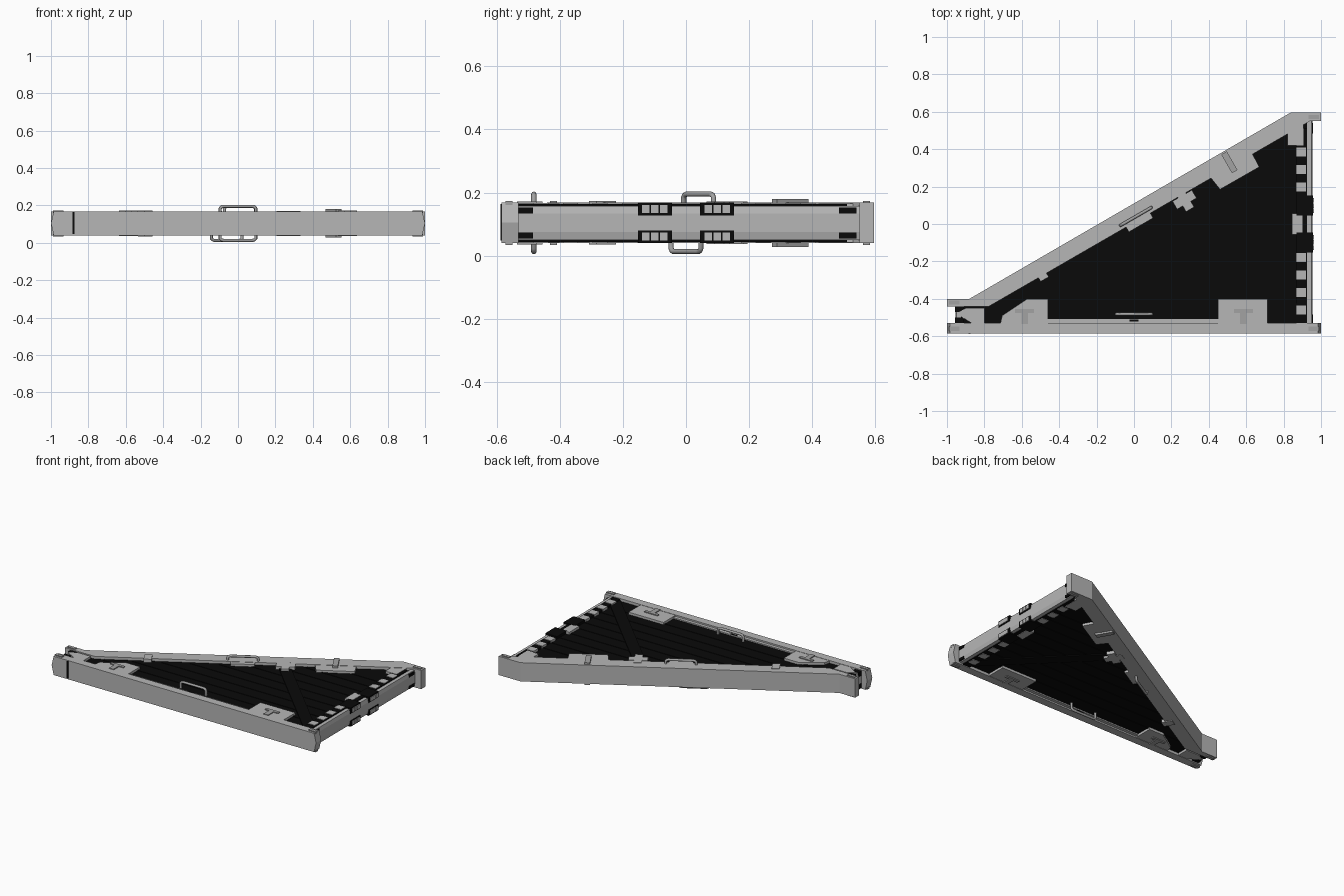
import bpy, bmesh, math
from mathutils import Vector

if "Cube" in bpy.data.objects:
    bpy.data.objects.remove(bpy.data.objects["Cube"])

MID = 0.104                      # height of the symmetry plane
A = math.radians(30)             # slope of the long sloping beam


def material(name, v):
    m = bpy.data.materials.new(name)
    m.diffuse_color = (v, v, v, 1)
    m.use_nodes = True
    m.node_tree.nodes["Principled BSDF"].inputs["Base Color"].default_value = m.diffuse_color
    return m


GREY = material("light grey metal", 0.47)
DARK = material("mid grey metal", 0.36)
BLACK = material("black panel", 0.003)


def finish(name, bm, mat):
    bmesh.ops.recalc_face_normals(bm, faces=bm.faces)
    me = bpy.data.meshes.new(name)
    bm.to_mesh(me)
    bm.free()
    ob = bpy.data.objects.new(name, me)
    me.materials.append(mat)
    bpy.context.collection.objects.link(ob)
    return ob


def extrude(name, pts, z0, z1, mat, both=False):
    """Upright prism from a plan outline; both adds the copy below MID."""
    bm = bmesh.new()
    spans = [(z0, z1)] + ([(2 * MID - z1, 2 * MID - z0)] if both else [])
    for a, b in spans:
        f = bm.faces.new([bm.verts.new((x, y, a)) for x, y in pts])
        r = bmesh.ops.extrude_face_region(bm, geom=[f])
        bmesh.ops.translate(bm, vec=(0, 0, b - a),
                            verts=[v for v in r["geom"] if isinstance(v, bmesh.types.BMVert)])
    return finish(name, bm, mat)


def rect(x0, x1, y0, y1):
    return [(x0, y0), (x1, y0), (x1, y1), (x0, y1)]


def turned(cx, cy, w, d, ang):
    c, s = math.cos(ang), math.sin(ang)
    return [(cx + x * c - y * s, cy + x * s + y * c)
            for x, y in rect(-w / 2, w / 2, -d / 2, d / 2)]


def handle(name, cx, cy, ang, up):
    """Round bar bent into a U with rounded corners."""
    s = 1 if up else -1
    path = [(-.095, .04), (-.095, .08), (-.088, .088), (-.078, .091),
            (.078, .091), (.088, .088), (.095, .08), (.095, .04)]
    cu = bpy.data.curves.new(name, "CURVE")
    cu.dimensions = "3D"
    cu.bevel_depth = 0.0085
    cu.bevel_resolution = 2
    cu.use_fill_caps = True
    sp = cu.splines.new("POLY")
    sp.points.add(len(path) - 1)
    for p, (u, h) in zip(sp.points, path):
        p.co = (cx + u * math.cos(ang), cy + u * math.sin(ang), MID + s * h, 1)
    ob = bpy.data.objects.new(name, cu)
    cu.materials.append(DARK)
    bpy.context.collection.objects.link(ob)


# Front beam with pointed ends
bm = bmesh.new()
outline = [(-.985, .04), (.985, .04), (1, .105), (.985, .168), (-.985, .168), (-1, .105)]
f = bm.faces.new([bm.verts.new((x, -.585, z)) for x, z in outline])
r = bmesh.ops.extrude_face_region(bm, geom=[f])
bmesh.ops.translate(bm, vec=(0, .055, 0),
                    verts=[v for v in r["geom"] if isinstance(v, bmesh.types.BMVert)])
finish("front_beam", bm, GREY)
extrude("front_ledge", rect(-.7, .7, -.53, -.508), .05, .158, GREY)
extrude("front_seam", rect(-.885, -.873, -.588, -.584), .048, .164, BLACK)

# Sloping beam with straight ends
extrude("sloping_beam", [(-1, -.4), (-.88, -.4), (.836, .595), (1, .595), (1, .55),
                         (.94, .55), (-.775, -.44), (-1, -.44)], .04, .168, GREY)

# Short and long side beams with chamfered outer face
for name, x0, x1, y0, y1 in (("right_beam", .925, .955, -.535, .555),
                             ("left_beam", -.925, -.955, -.535, -.43)):
    bm = bmesh.new()
    xc = x1 - math.copysign(.006, x1)
    prof = [(x0, .05), (xc, .05), (x1, .075), (x1, .133), (xc, .158), (x0, .158)]
    f = bm.faces.new([bm.verts.new((x, y0, z)) for x, z in prof])
    r = bmesh.ops.extrude_face_region(bm, geom=[f])
    bmesh.ops.translate(bm, vec=(0, y1 - y0, 0),
                        verts=[v for v in r["geom"] if isinstance(v, bmesh.types.BMVert)])
    finish(name, bm, GREY)

# Black infill panel with long ribs
extrude("panel", [(-.925, -.535), (.925, -.535), (.925, .545), (-.78, -.44), (-.925, -.44)],
        .058, .15, BLACK)
for i in range(9):
    y = -.42 + i * .09
    extrude("panel_rib", rect((y - .007) / .577 + .02, .88, y - .008, y + .008),
            .149, .153, BLACK, True)

# Diagonal strut across the panel
extrude("diagonal_strut", turned(.585, -.195, .9, .075, math.radians(-45)), .14, .157, BLACK, True)

# Black rail along the right side with grey pads
extrude("side_rail", rect(.87, .925, -.53, .51), .145, .164, BLACK, True)
for i in range(10):
    y = -.46 + i * .094
    if abs(y) > .13:
        extrude("rail_pad", rect(.866, .92, y - .024, y + .024), .15, .167, GREY, True)
extrude("rail_center_pad", rect(.845, .9, -.055, .055), .15, .167, GREY, True)

# Black hinge blocks with grey teeth, and corner sockets
for s in (-1, 1):
    a, b = sorted((s * .045, s * .152))
    extrude("hinge_block", rect(.87, .958, a, b), .128, .168, BLACK, True)
    for i in range(3):
        y = a + .025 + i * .0285
        extrude("hinge_tooth", rect(.95, .962, y - .012, y + .012), .135, .16, GREY, True)
    a, b = sorted((s * .485, s * .54))
    extrude("corner_socket", rect(.93, .958, a, b), .134, .153, BLACK, True)
for y in (-.515, -.455):
    extrude("left_socket", rect(-.958, -.91, y - .015, y + .015), .13, .162, BLACK, True)

# Gusset plates
TOP = .166
extrude("front_right_plate", rect(.45, .715, -.535, -.4), .15, TOP, GREY, True)
extrude("front_left_plate", [(-.715, -.535), (-.46, -.535), (-.46, -.4), (-.57, -.4),
                             (-.705, -.49)], .15, TOP, GREY, True)
extrude("sloping_plate", [(.4, .26), (.46, .185), (.67, .305), (.62, .4)], .15, TOP, GREY, True)
extrude("handle_plate", turned(.02, .025, .15, .07, A), .15, TOP, GREY, True)
extrude("left_corner_plate", [(-.86, -.535), (-.8, -.535), (-.8, -.45), (-.9, -.45),
                              (-.95, -.48)], .15, TOP, GREY, True)
extrude("right_corner_plate", [(.82, .42), (.905, .42), (.905, .545), (.82, .49)],
        .15, TOP, GREY, True)
extrude("strut_cross_a", turned(.27, .13, .12, .05, A), .15, .171, GREY, True)
extrude("strut_cross_b", turned(.27, .13, .05, .12, A), .15, .171, GREY, True)
extrude("small_bracket", turned(-.495, -.265, .05, .07, A), .15, .173, GREY, True)

# Latches: T shapes on the front plates, one bar on the sloping plate
for x in (-.585, .585):
    extrude("latch_bar", rect(x - .05, x + .05, -.475, -.455), .16, .172, DARK, True)
    extrude("latch_stem", rect(x - .017, x + .017, -.535, -.465), .16, .172, DARK, True)
extrude("sloping_latch", turned(.51, .33, .034, .115, A), .16, .18, DARK, True)

# Small tabs on the beam ends
for x, y in ((-.96, -.56), (.96, -.56), (-.96, -.42), (.96, .572)):
    extrude("end_tab", rect(x - .028, x + .028, y - .011, y + .011), .16, .174, DARK, True)

# Carrying handles above and below
extrude("handle_slot", rect(-.025, .025, -.522, -.51), .157, .16, BLACK, True)
for up in (True, False):
    handle("front_handle", 0, -.482, 0, up)
handle("sloping_handle_upper", .01, .04, A, True)
handle("sloping_handle_lower", -.06, 0, A, False)
